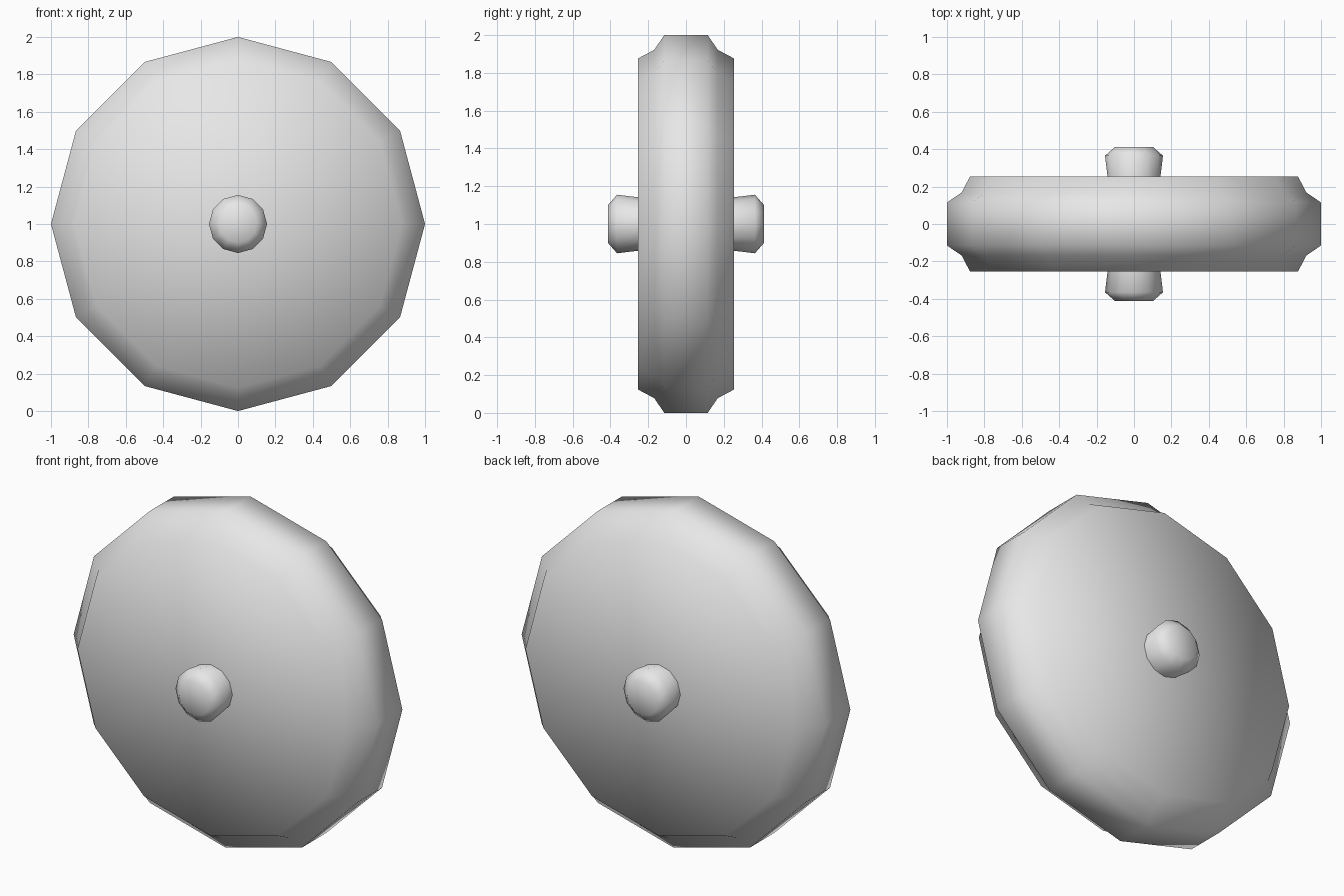
import bpy, bmesh
from math import sin, cos, pi

SIDES = 12

cube = bpy.data.objects.get("Cube")
if cube:
    bpy.data.objects.remove(cube, do_unlink=True)

grey = bpy.data.materials.new("plain_grey")
grey.use_nodes = True
grey.diffuse_color = (0.8, 0.8, 0.8, 1)
grey.node_tree.nodes["Principled BSDF"].inputs["Base Color"].default_value = (0.8, 0.8, 0.8, 1)


def turned_part(name, half_profile):
    """Turn a (y, radius) half profile, mirrored front to back, about the y axis."""
    profile = [(-y, r) for y, r in reversed(half_profile)] + half_profile
    bm = bmesh.new()
    rings = []
    for y, r in profile:
        angles = [2 * pi * i / SIDES for i in range(SIDES)]
        rings.append([bm.verts.new((r * cos(a), y, 1 + r * sin(a))) for a in angles])
    for a, b in zip(rings, rings[1:]):
        for i in range(SIDES):
            j = (i + 1) % SIDES
            bm.faces.new((a[i], a[j], b[j], b[i]))
    # Fan caps on both ends
    for ring, y in ((rings[0], profile[0][0]), (rings[-1], profile[-1][0])):
        centre = bm.verts.new((0, y, 1))
        for i in range(SIDES):
            bm.faces.new((ring[i], ring[(i + 1) % SIDES], centre))
    bmesh.ops.recalc_face_normals(bm, faces=bm.faces)
    for face in bm.faces:
        face.smooth = True
    mesh = bpy.data.meshes.new(name)
    bm.to_mesh(mesh)
    bm.free()
    mesh.materials.append(grey)
    obj = bpy.data.objects.new(name, mesh)
    bpy.context.collection.objects.link(obj)
    return obj


# Wheel: flat tread, stepped shoulder, flat sides
turned_part("wheel", [(0.115, 1.0), (0.168, 0.922), (0.255, 0.876)])

# Axle: narrows into the wheel, flares to a chamfered knob at each end
turned_part("axle", [(0.2, 0.135), (0.365, 0.155), (0.413, 0.1)])
